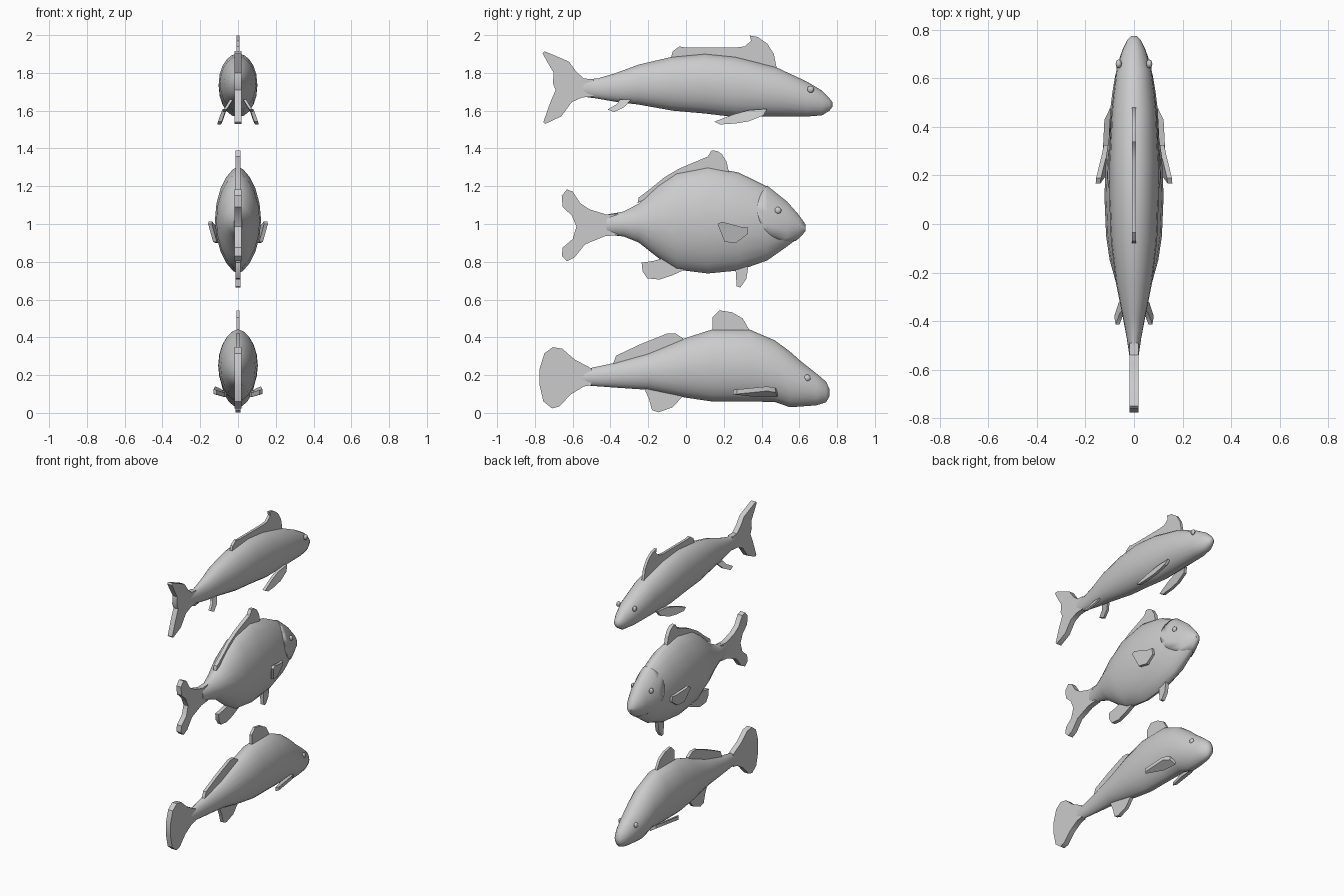
import bpy, bmesh, math
from mathutils import Vector


def finish(name, bm, angle=35):
    bmesh.ops.recalc_face_normals(bm, faces=bm.faces)
    me = bpy.data.meshes.new(name)
    bm.to_mesh(me)
    bm.free()
    ob = bpy.data.objects.new(name, me)
    bpy.context.collection.objects.link(ob)
    bpy.ops.object.select_all(action='DESELECT')
    ob.select_set(True)
    bpy.context.view_layer.objects.active = ob
    bpy.ops.object.shade_smooth_by_angle(angle=math.radians(angle))
    return ob


def body(name, secs, power, grow=0.0, n=20):
    """Loft lens-shaped sections (y, z_bottom, z_top, half_width)."""
    bm = bmesh.new()
    rings = []
    for y, lo, hi, w in secs:
        ring = []
        for i in range(n):
            a = 2 * math.pi * i / n
            c, s = math.cos(a), math.sin(a)
            x = math.copysign(abs(c) ** power, c) * (w + grow)
            z = (lo + hi) / 2 + s * ((hi - lo) / 2 + grow)
            ring.append(bm.verts.new((x, y, z)))
        rings.append(ring)
    for a, b in zip(rings, rings[1:]):
        for i in range(n):
            j = (i + 1) % n
            bm.faces.new((a[i], a[j], b[j], b[i]))
    bm.faces.new(rings[0])
    bm.faces.new(rings[-1])
    return finish(name, bm, 50)


def plate(name, pts, offset):
    """Solid plate: 3D outline thickened by +-offset."""
    bm = bmesh.new()
    o = Vector(offset)
    a = [bm.verts.new(Vector(p) - o) for p in pts]
    b = [bm.verts.new(Vector(p) + o) for p in pts]
    bm.faces.new(a)
    bm.faces.new(b)
    for i in range(len(pts)):
        j = (i + 1) % len(pts)
        bm.faces.new((a[i], a[j], b[j], b[i]))
    return finish(name, bm)


def fin(name, yz, t):
    plate(name, [(0, y, z) for y, z in yz], (t, 0, 0))


def side_fins(name, yz, x0, a, b, t):
    """Mirrored pair; x leans outward with slope a (backward) and b (upward)."""
    y0, z0 = yz[0]
    for s, tag in ((1, "right"), (-1, "left")):
        pts = [(s * (x0 + a * (y0 - y) + b * (z - z0)), y, z) for y, z in yz]
        plate(f"{name}_{tag}", pts, (t, 0, 0))


def eyes(name, x, y, z, r=0.018):
    for s, tag in ((1, "right"), (-1, "left")):
        bm = bmesh.new()
        bmesh.ops.create_uvsphere(bm, u_segments=12, v_segments=8, radius=r)
        bmesh.ops.scale(bm, vec=(0.7, 1, 1), verts=bm.verts)
        bmesh.ops.translate(bm, vec=(s * x, y, z), verts=bm.verts)
        finish(f"{name}_{tag}", bm)


# Upper fish: long slim body
body("upper_body", [
    (.775, 1.62, 1.645, .012), (.76, 1.60, 1.665, .027), (.72, 1.575, 1.706, .047),
    (.64, 1.569, 1.754, .072), (.47, 1.569, 1.833, .092), (.26, 1.566, 1.886, .102),
    (.10, 1.585, 1.902, .102), (-.07, 1.60, 1.886, .095), (-.25, 1.632, 1.844, .073),
    (-.38, 1.648, 1.796, .047), (-.47, 1.664, 1.77, .03), (-.55, 1.675, 1.765, .018)], 1.0)
fin("upper_tail", [
    (-.49, 1.767), (-.54, 1.77), (-.58, 1.805), (-.62, 1.86), (-.69, 1.89), (-.75, 1.915),
    (-.76, 1.905), (-.73, 1.85), (-.70, 1.80), (-.705, 1.745), (-.69, 1.71), (-.72, 1.64),
    (-.755, 1.54), (-.745, 1.53), (-.66, 1.57), (-.605, 1.645), (-.55, 1.67), (-.49, 1.675)], .018)
fin("upper_dorsal", [
    (-.08, 1.88), (-.07, 1.915), (-.035, 1.94), (0, 1.934), (.26, 1.934), (.31, 1.94),
    (.345, 1.97), (.337, 1.998), (.38, 1.99), (.43, 1.955), (.465, 1.90), (.48, 1.825),
    (.25, 1.86), (.1, 1.87)], .009)
side_fins("upper_pectoral", [
    (.43, 1.61), (.41, 1.575), (.33, 1.543), (.26, 1.532), (.18, 1.527), (.15, 1.542),
    (.25, 1.58), (.33, 1.602)], .07, .02, -.3, .01)
side_fins("upper_pelvic", [
    (-.29, 1.66), (-.325, 1.62), (-.38, 1.593), (-.415, 1.606), (-.365, 1.635),
    (-.35, 1.66)], .032, .05, -.55, .008)
eyes("upper_eye", .063, .66, 1.713)

# Middle fish: deep round body
mid = [
    (.633, .967, .992, .010), (.60, .93, 1.04, .035), (.535, .881, 1.114, .063),
    (.43, .807, 1.198, .092), (.28, .754, 1.272, .115), (.115, .738, 1.304, .122),
    (-.05, .759, 1.272, .115), (-.15, .823, 1.204, .10), (-.25, .902, 1.108, .072),
    (-.33, .934, 1.066, .047), (-.42, .944, 1.05, .022)]
body("middle_body", mid, 1.3)
fin("middle_tail", [
    (-.36, 1.055), (-.42, 1.05), (-.51, 1.077), (-.56, 1.11), (-.60, 1.172), (-.63, 1.183),
    (-.658, 1.15), (-.653, 1.09), (-.605, 1.045), (-.58, .987), (-.60, .92), (-.653, .875),
    (-.658, .83), (-.63, .803), (-.59, .823), (-.535, .892), (-.43, .935), (-.36, .942)], .018)
fin("middle_dorsal", [
    (-.257, 1.11), (-.25, 1.14), (-.19, 1.185), (-.115, 1.247), (-.035, 1.294), (.115, 1.357),
    (.135, 1.389), (.165, 1.387), (.19, 1.37), (.215, 1.33), (.23, 1.26), (.115, 1.28),
    (-.05, 1.24), (-.15, 1.17)], .013)
fin("middle_anal", [
    (-.235, .795), (-.23, .75), (-.205, .712), (-.14, .706), (-.075, .727), (-.013, .755),
    (-.03, .80), (-.12, .82), (-.17, .805)], .013)
fin("middle_pelvic", [
    (.262, .77), (.268, .67), (.288, .664), (.32, .71), (.332, .79)], .013)
side_fins("middle_pectoral", [
    (.325, .985), (.29, .985), (.19, 1.012), (.167, 1.0), (.205, .905), (.265, .90),
    (.325, .945)], .115, .19, .2, .01)
eyes("middle_eye", .071, .487, 1.072)

# Raised head cover of the middle fish, rounded at the gills
cover = body("middle_gill_cover", mid, 1.3, .005)
bm = bmesh.new()
bmesh.ops.create_cone(bm, cap_ends=True, segments=48, radius1=.172, radius2=.172, depth=.6)
for v in bm.verts:
    v.co = (v.co.z, v.co.x + .55, v.co.y + 1.08)
cutter = finish("gill_cutter", bm)
cutter.hide_render = True
mod = cover.modifiers.new("gill_edge", 'BOOLEAN')
mod.operation, mod.solver, mod.object = 'INTERSECT', 'EXACT', cutter
bpy.ops.object.select_all(action='DESELECT')
cover.select_set(True)
bpy.context.view_layer.objects.active = cover
bpy.ops.object.modifier_apply(modifier=mod.name)
bpy.data.objects.remove(cutter)

# Lower fish: humped back, long tapering tail
body("lower_body", [
    (.760, .09, .125, .014), (.742, .056, .165, .035), (.69, .04, .209, .058),
    (.61, .034, .272, .078), (.55, .03, .325, .088), (.47, .058, .384, .098),
    (.335, .06, .442, .105), (.14, .06, .442, .103), (-.01, .082, .394, .092),
    (-.2, .122, .315, .068), (-.39, .135, .262, .04), (-.55, .147, .228, .018)], 1.15)
fin("lower_tail", [
    (-.50, .235), (-.59, .283), (-.655, .34), (-.705, .348), (-.75, .315), (-.776, .23),
    (-.776, .15), (-.755, .06), (-.71, .024), (-.67, .034), (-.61, .098), (-.54, .14),
    (-.50, .147)], .018)
fin("lower_front_dorsal", [
    (.14, .42), (.14, .505), (.178, .543), (.245, .532), (.30, .50), (.335, .44),
    (.335, .42)], .009)
fin("lower_rear_dorsal", [
    (-.39, .25), (-.37, .303), (-.245, .362), (-.1, .42), (-.055, .42), (-.015, .394),
    (-.02, .37), (-.2, .295)], .011)
fin("lower_anal", [
    (-.22, .127), (-.195, .07), (-.18, .015), (-.145, .003), (-.07, .03), (-.02, .085),
    (-.05, .12)], .012)
for s, tag in ((1, "right"), (-1, "left")):
    plate(f"lower_pectoral_{tag}", [
        (s * x, y, z) for x, y, z in (
            (.06, .485, .095), (.1, .475, .12), (.122, .43, .128), (.13, .27, .112),
            (.115, .25, .11), (.07, .38, .095))], (0, 0, .012))
eyes("lower_eye", .06, .642, .185)
